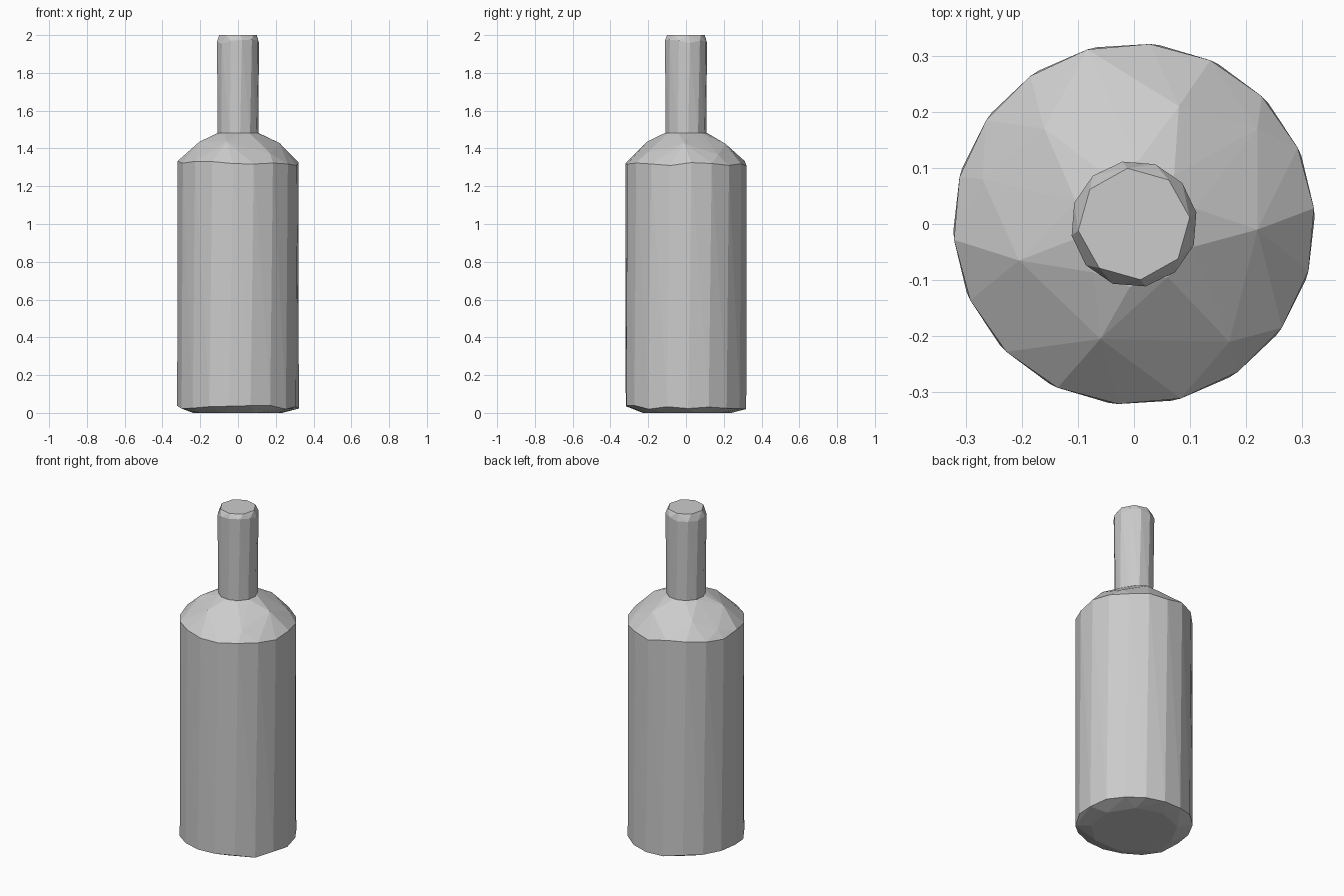
import bpy, bmesh, math, random

cube = bpy.data.objects.get("Cube")
if cube:
    bpy.data.objects.remove(cube, do_unlink=True)
random.seed(4)

# Single plain grey
grey = bpy.data.materials.new("plain grey")
grey.use_nodes = True
colour = (0.6, 0.6, 0.6, 1)
grey.diffuse_color = colour
grey.node_tree.nodes["Principled BSDF"].inputs["Base Color"].default_value = colour


def ring(sides, radius, z, turn=0.0, wobble=0.0):
    """Points around a circle, with a slight hand-cut unevenness in height."""
    points = []
    for i in range(sides):
        a = 2 * math.pi * (i + turn) / sides
        points.append((radius * math.cos(a), radius * math.sin(a),
                       z + random.uniform(-wobble, wobble)))
    return points


def faceted_solid(name, points):
    """Wrap the points in a flat-faced convex shell."""
    bm = bmesh.new()
    for p in points:
        bm.verts.new(p)
    hull = bmesh.ops.convex_hull(bm, input=bm.verts)
    spare = {g for g in hull["geom_interior"] + hull["geom_unused"]
             if isinstance(g, bmesh.types.BMVert)}
    bmesh.ops.delete(bm, geom=list(spare), context='VERTS')
    bmesh.ops.recalc_face_normals(bm, faces=bm.faces)
    mesh = bpy.data.meshes.new(name)
    bm.to_mesh(mesh)
    bm.free()
    mesh.materials.append(grey)
    obj = bpy.data.objects.new(name, mesh)
    bpy.context.collection.objects.link(obj)
    return obj


# Body: many-sided wall, coarse uneven shoulder, slightly chamfered base
shoulder = [(-0.16, 0.17), (0.08, 0.21), (0.22, 0.17), (0.22, -0.01),
            (0.17, -0.21), (-0.06, -0.205), (-0.19, -0.205),
            (-0.205, -0.065), (-0.27, 0.08)]
shoulder_points = [(x, y, 1.44 - 1.1 * (math.hypot(x, y) - 0.21))
                   for x, y in shoulder]
faceted_solid("bottle_body",
              ring(9, 0.24, 0.0, 0.3)
              + ring(18, 0.322, 0.03, 0.1, 0.012)
              + ring(18, 0.322, 1.32, 0.25, 0.015)
              + shoulder_points
              + ring(10, 0.112, 1.482, 0.4))

# Neck: narrow tube with a small cut rim
faceted_solid("bottle_neck",
              ring(12, 0.108, 1.46, 0.2)
              + ring(12, 0.113, 1.965, 0.35, 0.012)
              + ring(8, 0.1, 2.0, 0.15))
